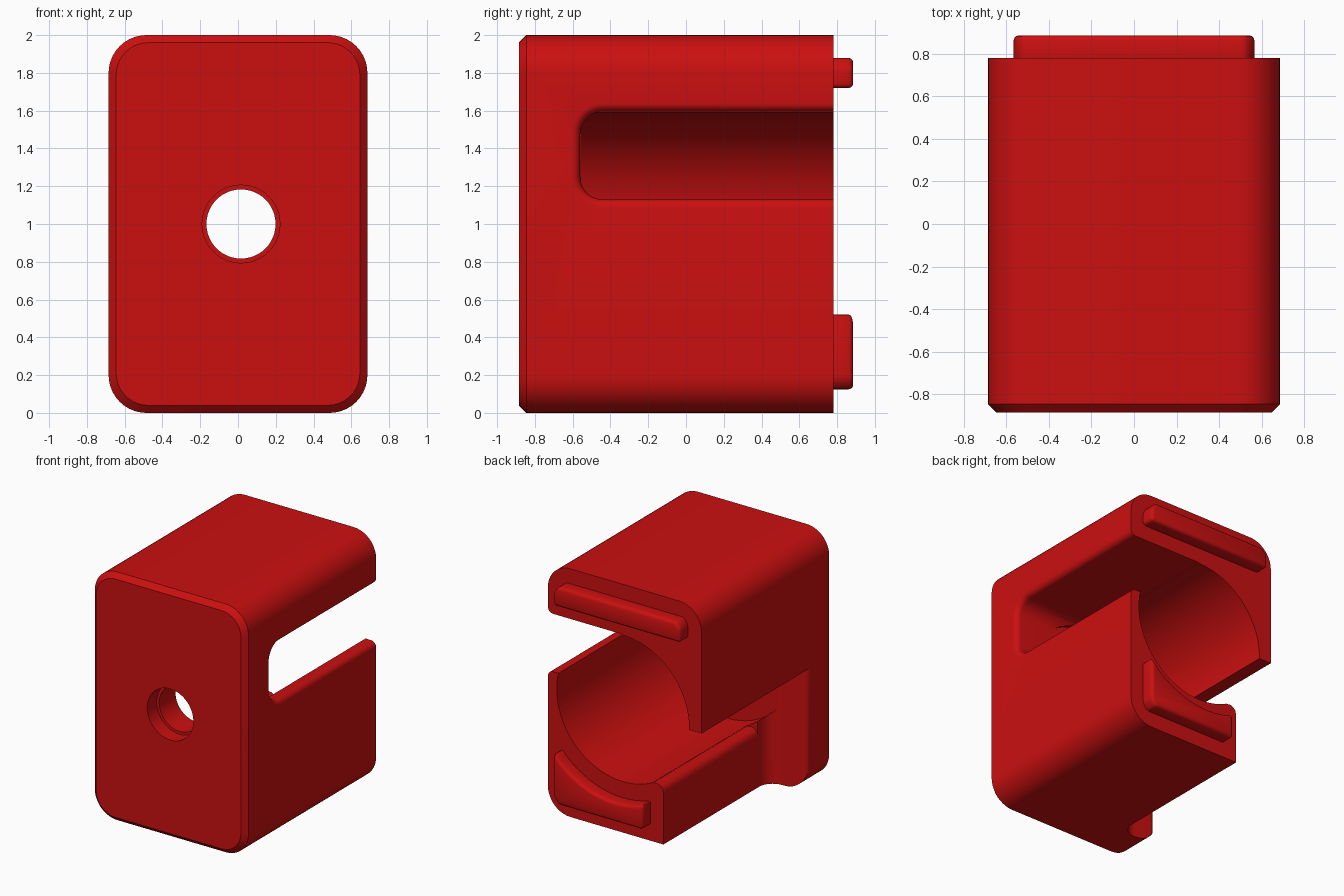
import bpy, bmesh, math

if "Cube" in bpy.data.objects:
    bpy.data.objects.remove(bpy.data.objects["Cube"])

red = bpy.data.materials.new("red plastic")
red.diffuse_color = (0.6, 0.005, 0.005, 1)
red.use_nodes = True
red.node_tree.nodes["Principled BSDF"].inputs["Base Color"].default_value = red.diffuse_color

CX, CZ, R = 0.016, 1.0, 0.59        # bore axis and radius
BACK, PLATE = 0.78, -0.56           # rear face, inner side of front plate


def arc(cx, cy, r, a0, a1, n=10):
    return [(cx + r * math.cos(math.radians(a0 + (a1 - a0) * i / n)),
             cy + r * math.sin(math.radians(a0 + (a1 - a0) * i / n))) for i in range(n + 1)]


def rounded_rect(u0, u1, v0, v1, r):
    return (arc(u1 - r, v1 - r, r, 0, 90) + arc(u0 + r, v1 - r, r, 90, 180)
            + arc(u0 + r, v0 + r, r, 180, 270) + arc(u1 - r, v0 + r, r, 270, 360))


def loft(name, axis, layers):
    """Skin a stack of (position, profile) loops along an axis and cap the ends."""
    place = {"x": lambda p, u, v: (p, u, v),
             "y": lambda p, u, v: (u, p, v),
             "z": lambda p, u, v: (u, v, p)}[axis]
    bm = bmesh.new()
    loops = [[bm.verts.new(place(p, u, v)) for u, v in prof] for p, prof in layers]
    for a, b in zip(loops, loops[1:]):
        for i in range(len(a)):
            j = (i + 1) % len(a)
            bm.faces.new((a[i], a[j], b[j], b[i]))
    bm.faces.new(loops[0])
    bm.faces.new(loops[-1])
    bmesh.ops.recalc_face_normals(bm, faces=bm.faces)
    mesh = bpy.data.meshes.new(name)
    bm.to_mesh(mesh)
    bm.free()
    mesh.materials.append(red)
    ob = bpy.data.objects.new(name, mesh)
    bpy.context.collection.objects.link(ob)
    return ob


def prism(name, axis, p0, p1, prof):
    return loft(name, axis, [(p0, prof), (p1, prof)])


def activate(ob):
    bpy.ops.object.select_all(action='DESELECT')
    ob.select_set(True)
    bpy.context.view_layer.objects.active = ob


def circle(r, n=72):
    return arc(CX, CZ, r, 0, 360, n)[:-1]


# Housing block with rounded long edges and a chamfered front
outer = rounded_rect(-0.685, 0.685, 0, 2, 0.2)
inner = rounded_rect(-0.645, 0.645, 0.04, 1.96, 0.17)
housing = loft("housing", "y", [(-0.885, inner), (-0.845, outer), (BACK, outer)])

cutters = [
    # Main bore, stepped front hole
    prism("bore_cutter", "y", PLATE + 0.003, 1.0, circle(R)),
    prism("hole_cutter", "y", -1.0, -0.4, circle(0.183, 48)),
    prism("counterbore_cutter", "y", -1.0, -0.765, circle(0.206, 48)),
]

# Right slot with a rolled outer lip
lip = 0.045
slot = [(0.02, 0.0)]
for i in range(7):
    a = math.radians(90 * i / 6)
    slot.append((0.685 - lip + lip * math.sin(a), lip * (1 - math.cos(a))))
slot.append((0.8, lip))
cutters.append(loft("slot_cutter", "x", [
    (x, rounded_rect(PLATE - o, 1.2 + o, 1.13 - o, 1.596 + o, 0.12 + o)) for x, o in slot]))

# Lower left opening, filleted into the front plate
opening = ([(-0.345, 1.1)] + arc(-0.465, PLATE + 0.12, 0.12, 0, -90)
           + arc(-0.625, PLATE - 0.06, 0.06, 90, 180) + [(-1.0, PLATE - 0.06), (-1.0, 1.1)])
cutters.append(prism("opening_cutter", "z", -0.2, 0.985, opening))

# Rounded tip of the cradle wall
tip = [(-0.25, 0.472), (-0.29, 0.478), (-0.32, 0.465), (-0.338, 0.445),
       (-0.346, 0.41), (-0.4, 0.41), (-0.4, 0.7), (-0.25, 0.7)]
cutters.append(prism("tip_cutter", "y", -0.42, 1.1, tip))

for c in cutters:
    activate(housing)
    mod = housing.modifiers.new("cut", 'BOOLEAN')
    mod.operation, mod.solver, mod.object = 'DIFFERENCE', 'EXACT', c
    bpy.ops.object.modifier_apply(modifier=mod.name)
    bpy.data.objects.remove(c)

# Rear tabs: a straight bar on top and an arched one below
bar = [(-0.565, 1.72), (0.565, 1.72), (0.565, 1.83), (0.525, 1.88), (-0.525, 1.88), (-0.565, 1.83)]
ra = 0.72
a0 = -math.degrees(math.acos((-0.23 - CX) / ra))
a1 = -math.degrees(math.acos((0.565 - CX) / ra))
arch = arc(CX, CZ, ra, a0, a1, 14) + [(0.565, 0.175), (0.525, 0.125), (-0.23, 0.125)]
tabs = [prism("upper_tab", "y", 0.74, 0.885, bar), prism("lower_tab", "y", 0.74, 0.885, arch)]
for t in tabs:
    activate(t)
    mod = t.modifiers.new("round", 'BEVEL')
    mod.width, mod.segments, mod.limit_method = 0.025, 3, 'ANGLE'
    bpy.ops.object.modifier_apply(modifier=mod.name)

for ob in [housing] + tabs:
    activate(ob)
    bpy.ops.object.shade_smooth_by_angle(angle=math.radians(30))
